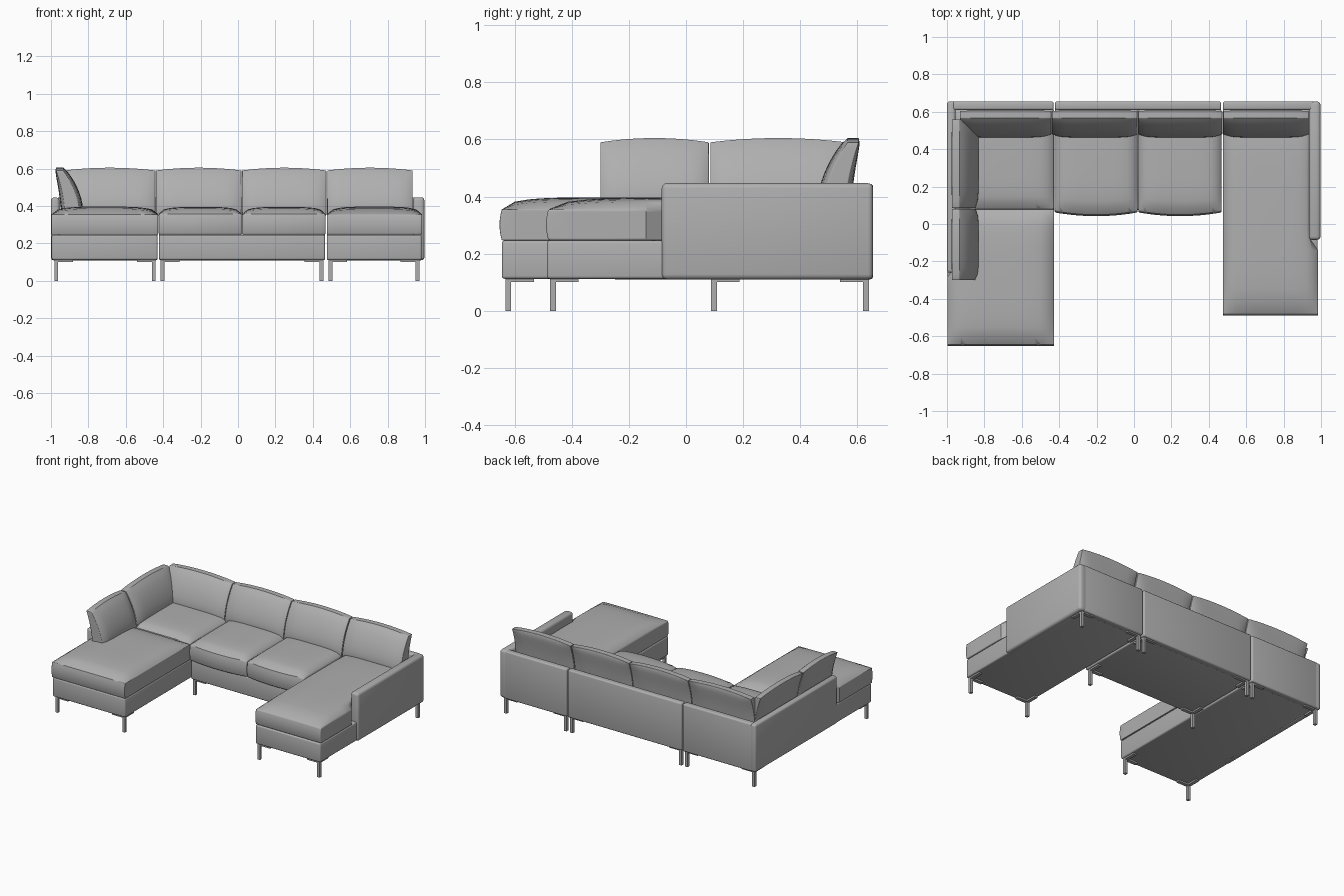
import bpy, bmesh, math

if "Cube" in bpy.data.objects:
    bpy.data.objects.remove(bpy.data.objects["Cube"])

grey = bpy.data.materials.new("grey upholstery")
grey.diffuse_color = (0.43, 0.43, 0.43, 1)
grey.use_nodes = True
grey.node_tree.nodes["Principled BSDF"].inputs["Base Color"].default_value = grey.diffuse_color
leg_grey = bpy.data.materials.new("leg grey")
leg_grey.diffuse_color = (0.42, 0.42, 0.42, 1)
leg_grey.use_nodes = True
leg_grey.node_tree.nodes["Principled BSDF"].inputs["Base Color"].default_value = leg_grey.diffuse_color


def finish(bm, name, mat, bevel=0.0, segments=3):
    """Round the hard edges, smooth the rest and link the object."""
    bm.normal_update()
    if bevel:
        hard = [e for e in bm.edges if len(e.link_faces) == 2
                and e.calc_face_angle() > math.radians(48)]
        bmesh.ops.bevel(bm, geom=hard, offset=bevel, segments=segments,
                        profile=0.5, affect='EDGES', clamp_overlap=True)
    bmesh.ops.recalc_face_normals(bm, faces=bm.faces)
    mesh = bpy.data.meshes.new(name)
    bm.to_mesh(mesh)
    bm.free()
    mesh.materials.append(mat)
    obj = bpy.data.objects.new(name, mesh)
    bpy.context.collection.objects.link(obj)
    return obj


def add_box(bm, x, y, z):
    verts = bmesh.ops.create_cube(bm, size=1)["verts"]
    for v in verts:
        v.co = [(a + b) / 2 + c * (b - a) for (a, b), c in zip((x, y, z), v.co)]


def box(name, x, y, z, bevel=0.01):
    bm = bmesh.new()
    add_box(bm, x, y, z)
    return finish(bm, name, grey, bevel)


def unit_grid(cuts):
    """Subdivided cube spanning -1..1."""
    bm = bmesh.new()
    bmesh.ops.create_cube(bm, size=2)
    bmesh.ops.subdivide_edges(bm, edges=bm.edges[:], cuts=cuts, use_grid_fill=True)
    return bm


def crown(u, v):
    return math.sqrt(max(0, (1 - u ** 4) * (1 - v ** 4)))


def seat(name, x, y, z0, edge, top, bow=0.0, notch=None):
    """Seat cushion with a crowned top; notch = (y start, x limit, side)."""
    bm = unit_grid(15)
    for vert in bm.verts:
        u, v, w = vert.co
        px = (x[0] + x[1]) / 2 + u * (x[1] - x[0]) / 2
        py = (y[0] + y[1]) / 2 + v * (y[1] - y[0]) / 2
        if v < 0:
            py -= bow * (1 - u * u) * -v
        # slight bulge of the front face
        py -= 0.008 * (1 - w * w) * max(0, -v) ** 8
        if notch and py > notch[0]:
            px = min(px, notch[1]) if notch[2] > 0 else max(px, notch[1])
        height = edge + (top - edge) * crown(u, v)
        vert.co = (px, py, z0 + (w + 1) / 2 * (height - z0))
    bmesh.ops.remove_doubles(bm, verts=bm.verts, dist=0.0001)
    return finish(bm, name, grey, 0.014)


def back_cushion(name, a0, a1, place):
    """Leaning wedge cushion; place(along, depth, z) maps it to the sofa side."""
    bm = unit_grid(11)
    for vert in bm.verts:
        u, v, w = vert.co
        t = (w + 1) / 2
        depth = 0.062 * t * t + 0.006 * t
        thick = (0.11 - 0.055 * t ** 2) * (0.72 + 0.4 * crown(u, w))
        z = 0.35 + t * (0.24 + 0.015 * (1 - u * u))
        along = (a0 + a1) / 2 + u * (a1 - a0) / 2
        vert.co = place(along, depth + v * thick / 2, z)
    return finish(bm, name, grey, 0.014)


def leg(name, x, y, sx, sy):
    """Slim post with two bracket arms running along the frame edges."""
    bm = bmesh.new()
    add_box(bm, (x - 0.01, x + 0.01), (y - 0.01, y + 0.01), (0, 0.112))
    for dx, dy in ((sx * 0.10, sy * 0.024), (sx * 0.024, sy * 0.10)):
        cx, cy = x - sx * 0.01, y - sy * 0.01
        add_box(bm, sorted((cx, cx + dx)), sorted((cy, cy + dy)), (0.101, 0.114))
    return finish(bm, name, leg_grey)


# Frames of the three modules
box("left_chaise_base", (-0.996, -0.43), (-0.645, 0.63), (0.112, 0.246))
box("middle_base", (-0.422, 0.466), (0.075, 0.63), (0.112, 0.246))
box("right_chaise_base", (0.475, 0.982), (-0.487, 0.63), (0.112, 0.246))

# Back panels and side arms
box("left_back_panel", (-0.97, -0.43), (0.61, 0.655), (0.11, 0.445))
box("middle_back_panel", (-0.422, 0.466), (0.61, 0.655), (0.11, 0.445))
box("right_back_panel", (0.475, 0.96), (0.61, 0.655), (0.11, 0.445))
box("left_arm_panel", (-1.0, -0.955), (-0.26, 0.655), (0.11, 0.445), 0.014)
box("right_arm_panel", (0.935, 0.997), (-0.085, 0.655), (0.11, 0.447), 0.018)

# Seat cushions
seat("left_chaise_cushion", (-0.998, -0.428), (-0.645, 0.078), 0.247, 0.355, 0.397,
     notch=(-0.27, -0.965, -1))
seat("corner_seat_cushion", (-0.96, -0.428), (0.08, 0.61), 0.247, 0.36, 0.395)
seat("middle_left_seat_cushion", (-0.424, 0.02), (0.07, 0.61), 0.247, 0.358, 0.395, bow=0.02)
seat("middle_right_seat_cushion", (0.024, 0.468), (0.07, 0.61), 0.247, 0.358, 0.395, bow=0.02)
seat("right_chaise_cushion", (0.475, 0.985), (-0.482, 0.61), 0.247, 0.355, 0.397,
     notch=(-0.09, 0.937, 1))

# Back cushions along the rear
rear = lambda a, d, z: (a, 0.518 + d, z)
for name, a0, a1 in (("corner", -0.93, -0.442), ("middle_left", -0.438, 0.018),
                     ("middle_right", 0.022, 0.472), ("right", 0.478, 0.934)):
    back_cushion(name + "_back_cushion", a0, a1, rear)

# Back cushions along the left side
side = lambda a, d, z: (-0.886 - d, a, z)
back_cushion("side_rear_back_cushion", 0.086, 0.56, side)
back_cushion("side_front_back_cushion", -0.3, 0.08, side)

# Legs: four under each module
for module, x0, x1, y0 in (("left", -0.972, -0.45, -0.622),
                           ("middle", -0.404, 0.446, 0.098),
                           ("right", 0.494, 0.96, -0.466)):
    for row, y, sy in (("front", y0, 1), ("rear", 0.63, -1)):
        leg(f"{module}_module_{row}_left_leg", x0, y, 1, sy)
        leg(f"{module}_module_{row}_right_leg", x1, y, -1, sy)

bpy.ops.object.select_all(action='SELECT')
bpy.context.view_layer.objects.active = bpy.context.scene.objects[0]
bpy.ops.object.shade_smooth_by_angle(angle=math.radians(35))
